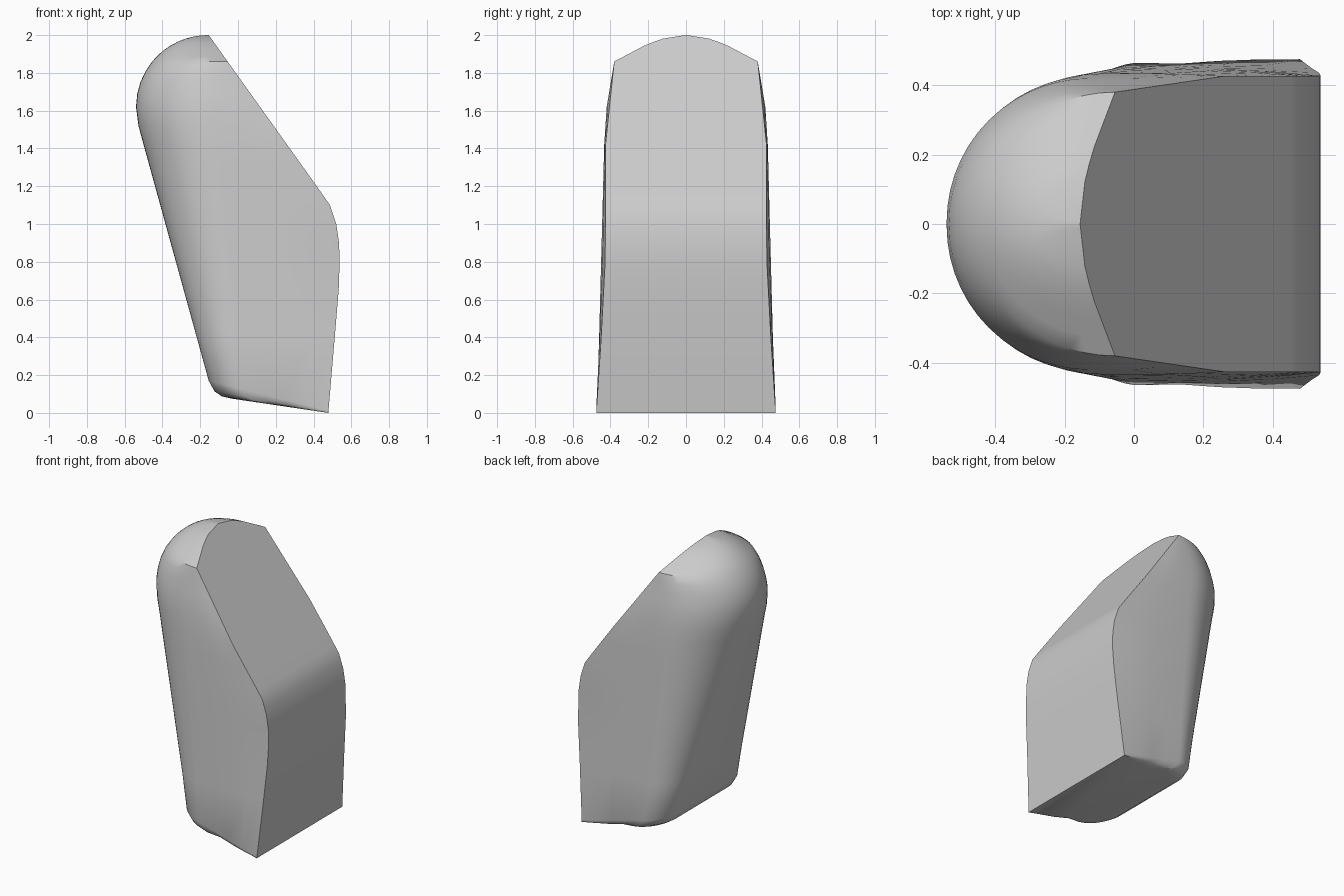
import bpy, bmesh, math

cube = bpy.data.objects.get("Cube")
if cube:
    bpy.data.objects.remove(cube, do_unlink=True)

# Side profile of the flat front, and half widths, each as (height, value)
FRONT = [(0, .478), (.4, .512), (.65, .533), (.8, .538), (.9, .535), (1, .52),
         (1.1, .487), (1.21, .41), (2, -.155)]
EDGE_WIDTH = [(0, .475), (.4, .449), (.8, .428), (1.1, .426), (1.42, .426),
              (1.86, .38), (1.95, .21), (1.98, .13), (2, .004)]
BODY_WIDTH = [(0, .478), (1.42, .433), (1.62, .42), (1.86, .38),
              (1.95, .21), (1.98, .13), (2, .004)]
BACK = [(.17, -.155), (1.42, -.5), (1.52, -.527)]
CORNER = [(.17, .17), (1.42, .4), (2, .44)]
DOME_X, DOME_Z, DOME_R = -.16, 1.62, .38
ARC_STEPS = 14


def sample(table, h):
    """Linear interpolation in a profile."""
    if h <= table[0][0]:
        return table[0][1]
    for (h0, v0), (h1, v1) in zip(table, table[1:]):
        if h <= h1:
            return v0 + (v1 - v0) * (h - h0) / (h1 - h0)
    return table[-1][1]


def back_at(h):
    if h < 1.53:
        return sample(BACK, h)
    return DOME_X - math.sqrt(max(DOME_R ** 2 - (h - DOME_Z) ** 2, 0))


def section(h, front_z=None, back_x=None, pinch=0):
    """One closed outline: flat front, gently bowed sides, rounded back."""
    base = h if front_z is None else front_z
    xf, edge, wide = (sample(t, base) for t in (FRONT, EDGE_WIDTH, BODY_WIDTH))
    xb = back_at(h) if back_x is None else back_x
    ry = min(sample(CORNER, h), wide)
    if h > DOME_Z:
        ry = wide
    rx = min(ry, xf - xb)
    ax = xb + rx
    if h >= 1.86:
        ax, rx = xf, xf - xb
    arc_wide = wide - pinch - .015 * max(0, 1 - h / 1.42)
    half = [(xf, edge)]
    for f in (.25, .5, .75):
        bow = wide + (arc_wide - wide) * f
        half.append((xf + (ax - xf) * f, min(bow, edge + (bow - edge) * f * 2.5)))
    for i in range(ARC_STEPS + 1):
        a = math.pi / 2 * i / ARC_STEPS
        half.append((ax - rx * math.sin(a), arc_wide - ry + ry * math.cos(a)))
    ring = half + [(x, -y) for x, y in reversed(half)]
    return [(x, y, base + (h - base) * (xf - x) / (xf - xb)) for x, y in ring]


# Tilted base with a rolled back edge
rings = [section(.075, 0, -.03, .04), section(.087, .003, -.085, .02),
         section(.115, .006, -.125, .008), section(.17, .012)]
# Body and dome
rings += [section(h) for h in (.4, .65, .8, .9, 1, 1.05, 1.1, 1.15, 1.21, 1.3,
                               1.42, 1.52, 1.62, 1.69, 1.75, 1.81, 1.86)]
rings += [section(DOME_Z + DOME_R * math.sin(math.radians(a)))
          for a in (45, 51, 58, 65, 72, 79, 85, 90)]

bm = bmesh.new()
loops = [[bm.verts.new(p) for p in ring] for ring in rings]
for low, high in zip(loops, loops[1:]):
    count = len(low)
    for i in range(count):
        j = (i + 1) % count
        bm.faces.new((low[i], low[j], high[j], high[i]))
bm.faces.new(list(reversed(loops[0])))
bm.faces.new(loops[-1])
bmesh.ops.remove_doubles(bm, verts=bm.verts[:], dist=.0005)
bmesh.ops.recalc_face_normals(bm, faces=bm.faces[:])
mesh = bpy.data.meshes.new("rounded_wedge")
bm.to_mesh(mesh)
bm.free()

# Plain grey finish
grey = bpy.data.materials.new("light_grey")
grey.use_nodes = True
colour = (.6, .6, .6, 1)
grey.diffuse_color = colour
grey.node_tree.nodes["Principled BSDF"].inputs["Base Color"].default_value = colour
mesh.materials.append(grey)

wedge = bpy.data.objects.new("rounded_wedge", mesh)
bpy.context.collection.objects.link(wedge)
bpy.ops.object.select_all(action="DESELECT")
wedge.select_set(True)
bpy.context.view_layer.objects.active = wedge
bpy.ops.object.shade_smooth_by_angle(angle=math.radians(35))
